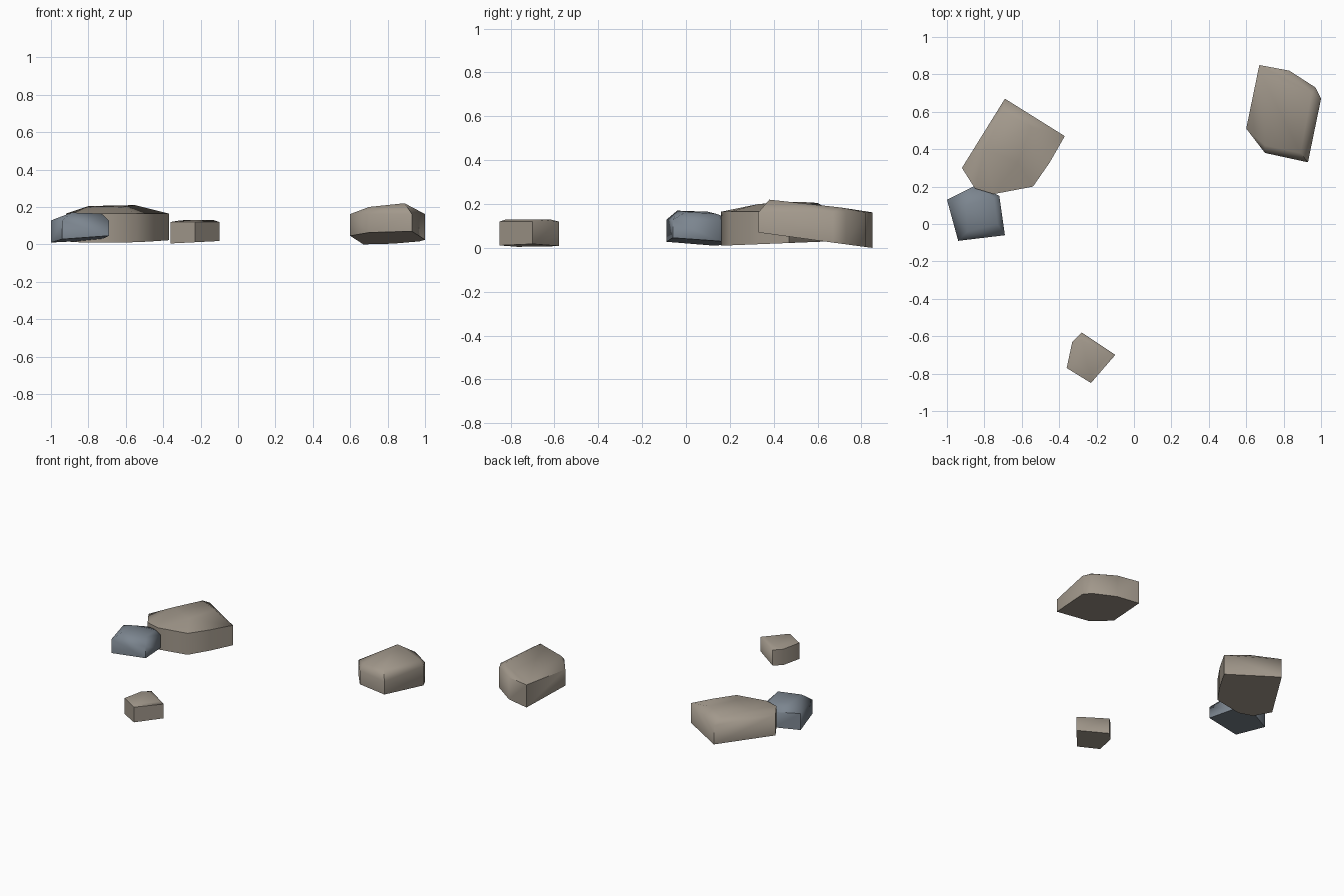
import bpy
import bmesh
import math

cube = bpy.data.objects.get("Cube")
if cube:
    bpy.data.objects.remove(cube, do_unlink=True)


def make_material(name, colour):
    material = bpy.data.materials.new(name)
    material.use_nodes = True
    material.diffuse_color = colour
    shader = material.node_tree.nodes["Principled BSDF"]
    shader.inputs["Base Color"].default_value = colour
    shader.inputs["Roughness"].default_value = 0.9
    return material


def make_rock(name, material, outline, crown, rim, base, slope_x=0, slope_y=0):
    """Hull of a sloping underside, a level rim and a smaller raised crown.

    The underside passes through height `base` at the first outline corner.
    """
    start_x, start_y = outline[0]
    points = list(crown)
    for x, y in outline:
        underside = base + slope_x * (x - start_x) + slope_y * (y - start_y)
        points.append((x, y, underside))
        points.append((x, y, rim))

    bm = bmesh.new()
    for point in points:
        bm.verts.new(point)
    hull = bmesh.ops.convex_hull(bm, input=bm.verts[:])
    unused = {item for item in hull["geom_interior"] + hull["geom_unused"]
              if isinstance(item, bmesh.types.BMVert)}
    bmesh.ops.delete(bm, geom=list(unused), context="VERTS")
    # Merge the flat hull triangles into clean polygons
    bmesh.ops.dissolve_limit(bm, angle_limit=math.radians(2),
                             verts=bm.verts[:], edges=bm.edges[:])
    bmesh.ops.recalc_face_normals(bm, faces=bm.faces[:])

    mesh = bpy.data.meshes.new(name)
    bm.to_mesh(mesh)
    bm.free()
    mesh.materials.append(material)
    rock = bpy.data.objects.new(name, mesh)
    bpy.context.collection.objects.link(rock)

    # Soften the chamfers, keep the steep corners crisp
    bpy.ops.object.select_all(action="DESELECT")
    rock.select_set(True)
    bpy.context.view_layer.objects.active = rock
    bpy.ops.object.shade_smooth_by_angle(angle=math.radians(62))
    return rock


taupe = make_material("taupe stone", (0.36, 0.315, 0.26, 1))
slate = make_material("slate blue stone", (0.2, 0.235, 0.275, 1))

# Largest stone, rising towards the back
make_rock(
    "large_rock", taupe,
    outline=[(-0.75, 0.16), (-0.54, 0.2), (-0.45, 0.33), (-0.37, 0.47),
             (-0.69, 0.67), (-0.92, 0.3), (-0.85, 0.19)],
    crown=[(-0.8, 0.4, 0.205), (-0.7, 0.6, 0.205),
           (-0.55, 0.52, 0.21), (-0.62, 0.33, 0.2)],
    rim=0.165, base=0.01, slope_y=0.04)

# Lone stone, tilted down at the back
make_rock(
    "tilted_rock", taupe,
    outline=[(0.67, 0.85), (0.83, 0.82), (0.97, 0.73), (1, 0.67),
             (0.93, 0.33), (0.7, 0.38), (0.6, 0.51)],
    crown=[(0.7, 0.42, 0.2), (0.89, 0.38, 0.22),
           (0.95, 0.7, 0.185), (0.68, 0.8, 0.17)],
    rim=0.162, base=0, slope_y=-0.135)

# Bluish stone touching the largest one
make_rock(
    "slate_rock", slate,
    outline=[(-1, 0.13), (-0.84, 0.21), (-0.72, 0.15),
             (-0.69, -0.06), (-0.94, -0.09)],
    crown=[(-0.9, 0.1, 0.165), (-0.89, -0.04, 0.17),
           (-0.73, 0, 0.165), (-0.75, 0.14, 0.155)],
    rim=0.128, base=0.01, slope_x=0.08, slope_y=-0.06)

# Smallest stone at the front
make_rock(
    "small_rock", taupe,
    outline=[(-0.36, -0.77), (-0.23, -0.85), (-0.1, -0.7),
             (-0.28, -0.58), (-0.33, -0.63)],
    crown=[(-0.28, -0.62, 0.13), (-0.13, -0.7, 0.13),
           (-0.23, -0.82, 0.13), (-0.31, -0.74, 0.128)],
    rim=0.12, base=0.005, slope_x=0.05)
